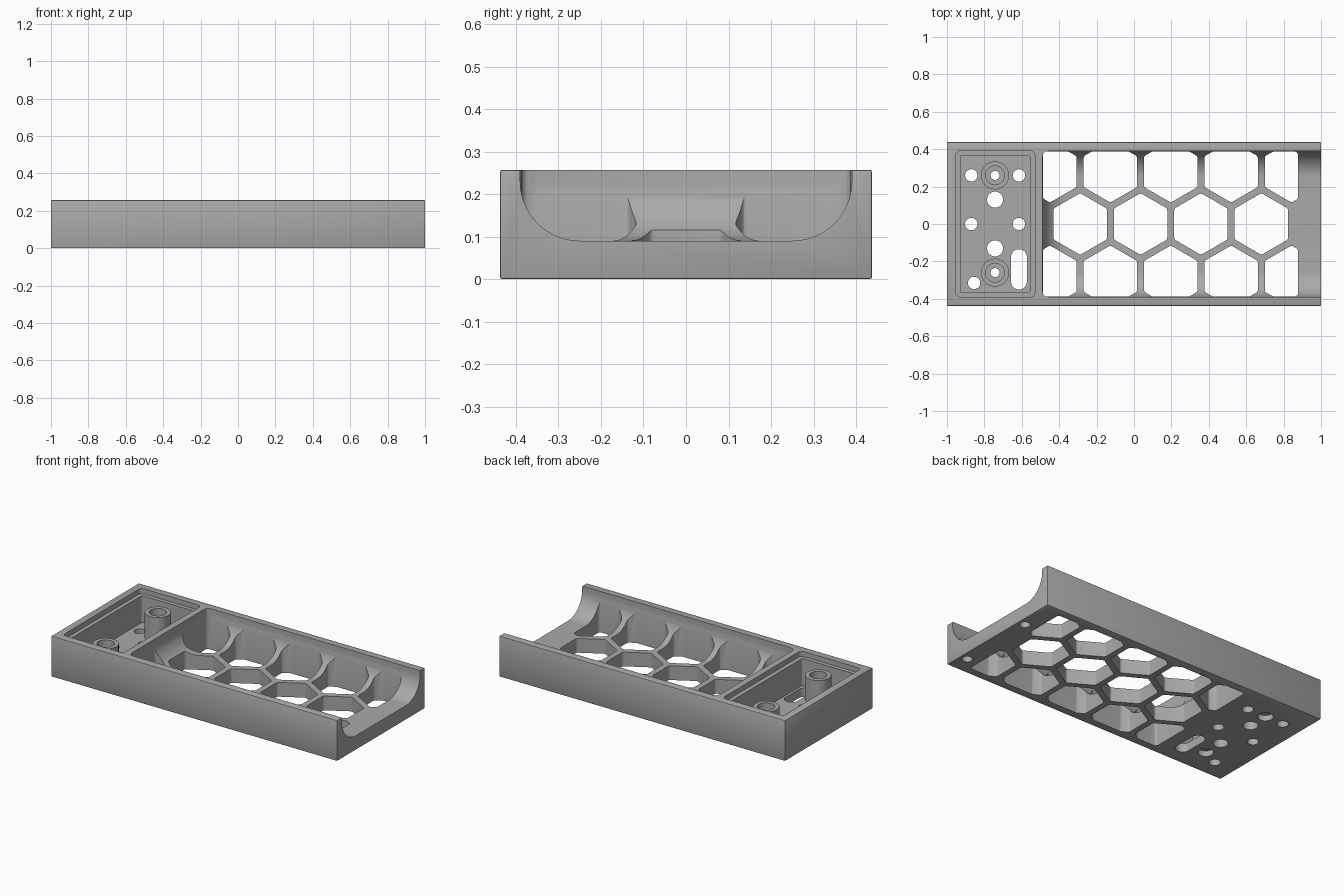
import bpy
import bmesh
import math
from mathutils import Vector

if "Cube" in bpy.data.objects:
    bpy.data.objects.remove(bpy.data.objects["Cube"], do_unlink=True)

grey = bpy.data.materials.new("mid grey")
grey.use_nodes = True
COLOUR = (0.4, 0.4, 0.4, 1)
grey.diffuse_color = COLOUR
grey.node_tree.nodes["Principled BSDF"].inputs["Base Color"].default_value = COLOUR

HALF_W, HEIGHT, FLOOR = 0.4375, 0.257, 0.09


# Helpers: outlines, lofted solids and booleans
def rounded(points, r, steps=6):
    """Round each corner of a counter-clockwise outline with an arc of radius r."""
    result = []
    for i, p in enumerate(points):
        p = Vector(p)
        a = (Vector(points[i - 1]) - p).normalized()
        b = (Vector(points[(i + 1) % len(points)]) - p).normalized()
        half = a.angle(b) / 2
        centre = p + (a + b).normalized() * (r / math.sin(half))
        start = p + a * (r / math.tan(half)) - centre
        sweep = math.pi - 2 * half
        for k in range(steps + 1):
            t = sweep * k / steps
            c, s = math.cos(t), math.sin(t)
            result.append(centre + Vector((start.x * c - start.y * s, start.x * s + start.y * c)))
    return result


def rect(x0, x1, y0, y1):
    return [(x0, y0), (x1, y0), (x1, y1), (x0, y1)]


def circle(x, y, r, n=40):
    return [(x + r * math.cos(math.tau * i / n), y + r * math.sin(math.tau * i / n)) for i in range(n)]


def add_loft(bm, layers):
    """Add a closed solid through (outline, z) layers, lowest first."""
    rings = [[bm.verts.new((p[0], p[1], z)) for p in outline] for outline, z in layers]
    for low, high in zip(rings, rings[1:]):
        for i in range(len(low)):
            bm.faces.new((low[i - 1], low[i], high[i], high[i - 1]))
    bm.faces.new(rings[0][::-1])
    bm.faces.new(rings[-1])


def solid(name, *lofts):
    bm = bmesh.new()
    for layers in lofts:
        add_loft(bm, layers)
    mesh = bpy.data.meshes.new(name)
    bm.to_mesh(mesh)
    bm.free()
    mesh.materials.append(grey)
    obj = bpy.data.objects.new(name, mesh)
    bpy.context.collection.objects.link(obj)
    return obj


def prism(outline, z0, z1):
    return [(outline, z0), (outline, z1)]


def apply(obj, kind, **settings):
    mod = obj.modifiers.new(kind.lower(), kind)
    for key, value in settings.items():
        setattr(mod, key, value)
    bpy.context.view_layer.objects.active = obj
    bpy.ops.object.modifier_apply(modifier=mod.name)


def combine(obj, tool, operation):
    apply(obj, 'BOOLEAN', object=tool, operation=operation, solver='EXACT')
    bpy.data.objects.remove(tool, do_unlink=True)


# Main block with slightly eased edges
tray = solid("tray_body", prism(rect(-1, 1, -HALF_W, HALF_W), 0, HEIGHT))
apply(tray, 'BEVEL', width=0.005, segments=2)

# Long trough, open at +x, with a generous fillet round its floor
FILLET = 0.14
layers = []
for i in range(17):
    t = math.pi / 2 * i / 16
    inset = FILLET * (1 - math.sin(t))
    z = FLOOR + FILLET * (1 - math.cos(t))
    outline = rect(-0.49 + inset, 1.3, -0.39 + inset, 0.39 - inset)
    layers.append((rounded(outline, max(0.04 - inset, 0.003)), z))
layers.append((layers[-1][0], 0.4))
combine(tray, solid("trough_cutter", layers), 'DIFFERENCE')


# Honeycomb openings, the outer rows trimmed to the trough outline
def clip(points, axis, limit, sign):
    result = []
    for i, p in enumerate(points):
        q = points[i - 1]
        dp, dq = sign * (limit - p[axis]), sign * (limit - q[axis])
        if dp * dq < 0:
            result.append(tuple(Vector(q).lerp(Vector(p), dq / (dq - dp))))
        if dp >= 0:
            result.append(p)
    return result


PITCH, HEX_R = 0.323, 0.165
cells = []
for row in (-1, 0, 1):
    first, count = (-0.288, 4) if row == 0 else (-0.288 - PITCH / 2, 5)
    for i in range(count):
        cx, cy = first + i * PITCH, row * PITCH * math.sqrt(0.75)
        points = [(cx + HEX_R * math.cos(math.radians(a)), cy + HEX_R * math.sin(math.radians(a)))
                  for a in range(30, 390, 60)]
        for axis, limit, sign in ((0, -0.487, -1), (0, 0.877, 1), (1, 0.387, 1), (1, -0.387, -1)):
            points = clip(points, axis, limit, sign)
        cells.append(prism(rounded(points, 0.018, 4), -0.1, 0.32))
combine(tray, solid("honeycomb_cutter", *cells), 'DIFFERENCE')

# Compartment with a ledge for a lid
ledge = rounded(rect(-0.953, -0.53, -0.39, 0.39), 0.025)
well = rounded(rect(-0.928, -0.557, -0.365, 0.365), 0.006)
combine(tray, solid("ledge_cutter", prism(ledge, 0.225, 0.4)), 'DIFFERENCE')
combine(tray, solid("well_cutter", prism(well, 0.055, 0.3)), 'DIFFERENCE')

# Two screw posts, hollow from above and below
POST_X = -0.743
ends = (-0.26, 0.26)
combine(tray, solid("screw_posts", *[prism(circle(POST_X, y, 0.075), 0.04, 0.21) for y in ends]), 'UNION')
combine(tray, solid("bore_cutter", *[prism(circle(POST_X, y, 0.05), 0.07, 0.3) for y in ends]), 'DIFFERENCE')
combine(tray, solid("counterbore_cutter", *[prism(circle(POST_X, y, 0.045), -0.1, 0.035) for y in ends]), 'DIFFERENCE')
combine(tray, solid("screw_cutter", *[prism(circle(POST_X, y, 0.024), -0.1, 0.3) for y in ends]), 'DIFFERENCE')

# Holes and a cable slot through the compartment floor
holes = [(-0.87, 0.26, 0.033), (-0.615, 0.26, 0.033), (-0.87, 0, 0.033), (-0.615, 0, 0.033),
         (-0.855, -0.315, 0.033), (POST_X, 0.13, 0.043), (POST_X, -0.13, 0.043)]
cuts = [prism(circle(*hole), -0.1, 0.15) for hole in holes]
cuts.append(prism(rounded(rect(-0.657, -0.573, -0.35, -0.135), 0.041, 12), -0.1, 0.15))

# Blind holes under the open end
cuts += [prism(circle(0.953, y, 0.03), -0.1, 0.05) for y in (-0.32, 0.184)]
combine(tray, solid("hole_cutter", *cuts), 'DIFFERENCE')

# Smooth curved walls, crisp edges
bpy.ops.object.select_all(action='DESELECT')
tray.select_set(True)
bpy.context.view_layer.objects.active = tray
bpy.ops.object.shade_smooth_by_angle(angle=math.radians(30))
